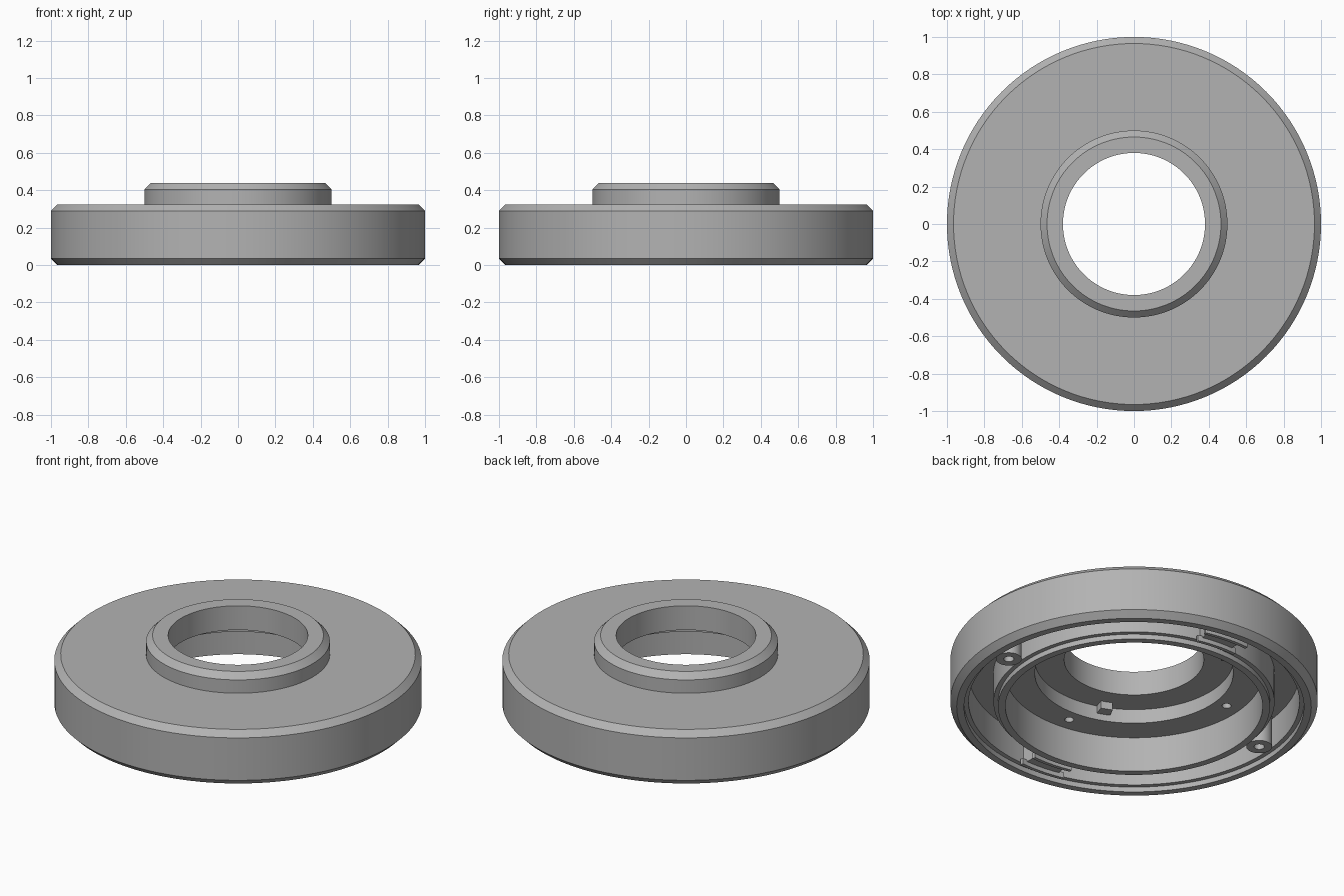
import bpy, math

if "Cube" in bpy.data.objects:
    bpy.data.objects.remove(bpy.data.objects["Cube"])

STEPS = 128
grey = bpy.data.materials.new("machined grey")
grey.use_nodes = True
COLOUR = (0.45, 0.45, 0.45, 1)
grey.diffuse_color = COLOUR
grey.node_tree.nodes["Principled BSDF"].inputs["Base Color"].default_value = COLOUR


def finish(name, verts, faces):
    mesh = bpy.data.meshes.new(name)
    mesh.from_pydata(verts, [], faces)
    mesh.materials.append(grey)
    obj = bpy.data.objects.new(name, mesh)
    bpy.context.collection.objects.link(obj)
    bpy.ops.object.select_all(action="DESELECT")
    obj.select_set(True)
    bpy.context.view_layer.objects.active = obj
    bpy.ops.object.mode_set(mode="EDIT")
    bpy.ops.mesh.select_all(action="SELECT")
    bpy.ops.mesh.normals_make_consistent(inside=False)
    bpy.ops.object.mode_set(mode="OBJECT")
    bpy.ops.object.shade_smooth_by_angle(angle=math.radians(30))
    return obj


def revolve(name, profile, start=0, sweep=360, steps=STEPS):
    """Turn a closed (radius, height) outline about z, capping partial sweeps."""
    full = sweep == 360
    n = len(profile)
    rings = steps if full else steps + 1
    verts = []
    for i in range(rings):
        a = math.radians(start + sweep * i / steps)
        verts += [(r * math.cos(a), r * math.sin(a), z) for r, z in profile]
    faces = []
    for i in range(steps):
        j = (i + 1) % rings
        for k in range(n):
            m = (k + 1) % n
            faces.append((i * n + k, j * n + k, j * n + m, i * n + m))
    if not full:
        faces += [tuple(range(n)), tuple((rings - 1) * n + k for k in range(n))]
    return finish(name, verts, faces)


def box_profile(r0, r1, z0, z1):
    return [(r0, z0), (r1, z0), (r1, z1), (r0, z1)]


def drill(target, radius, reach, angles, z0, z1):
    """Cut blind round holes on a bolt circle."""
    for a in angles:
        t = math.radians(a)
        bpy.ops.mesh.primitive_cylinder_add(
            vertices=24, radius=radius, depth=z1 - z0,
            location=(reach * math.cos(t), reach * math.sin(t), (z0 + z1) / 2))
        cutter = bpy.context.object
        cutter.name = "hole_cutter"
        cutter.data.materials.append(grey)
        mod = target.modifiers.new("hole", "BOOLEAN")
        mod.operation, mod.solver, mod.object = "DIFFERENCE", "EXACT", cutter
        bpy.context.view_layer.objects.active = target
        bpy.ops.object.modifier_apply(modifier=mod.name)
        bpy.data.objects.remove(cutter)


# Main turned body: chamfered disc, raised collar, stepped bore, annular groove
body = revolve("flange_body", [
    (0.965, 0), (1, 0.035), (1, 0.29), (0.965, 0.325), (0.5, 0.325),
    (0.5, 0.405), (0.465, 0.44), (0.38, 0.44), (0.38, 0.295), (0.54, 0.295),
    (0.54, 0.21), (0.70, 0.21), (0.70, 0), (0.74, 0), (0.74, 0.03),
    (0.765, 0.03), (0.765, 0.21), (0.90, 0.21), (0.90, 0.03), (0.925, 0.03),
    (0.925, 0)])
drill(body, 0.025, 0.615, (85, 175, 265, 355), 0.15, 0.27)

# Bridges across the groove, each with two narrow raised lips
for side, angle in (("left", 85), ("right", 265)):
    revolve(f"{side}_bridge", box_profile(0.755, 0.91, 0.03, 0.215), angle - 7, 14, 8)
    for part, r in (("inner", 0.775), ("outer", 0.87)):
        revolve(f"{side}_{part}_lip", box_profile(r, r + 0.02, 0.005, 0.04),
                angle - 9, 18, 10)

# Screw bosses in the groove
for side, angle in (("back", 175), ("front", 355)):
    t = math.radians(angle)
    bpy.ops.mesh.primitive_cylinder_add(
        vertices=32, radius=0.07, depth=0.19,
        location=(0.832 * math.cos(t), 0.832 * math.sin(t), 0.12))
    boss = bpy.context.object
    boss.name = f"{side}_screw_boss"
    boss.data.materials.append(grey)
    drill(boss, 0.028, 0.832, (angle,), 0, 0.12)
    bpy.ops.object.select_all(action="DESELECT")
    boss.select_set(True)
    bpy.context.view_layer.objects.active = boss
    bpy.ops.object.shade_smooth_by_angle(angle=math.radians(30))

# Small locking tabs inside the stepped bore
for i, angle in enumerate((8, 128, 248)):
    revolve(f"locking_tab_{i + 1}", box_profile(0.48, 0.55, 0.25, 0.30), angle - 4, 8, 4)
